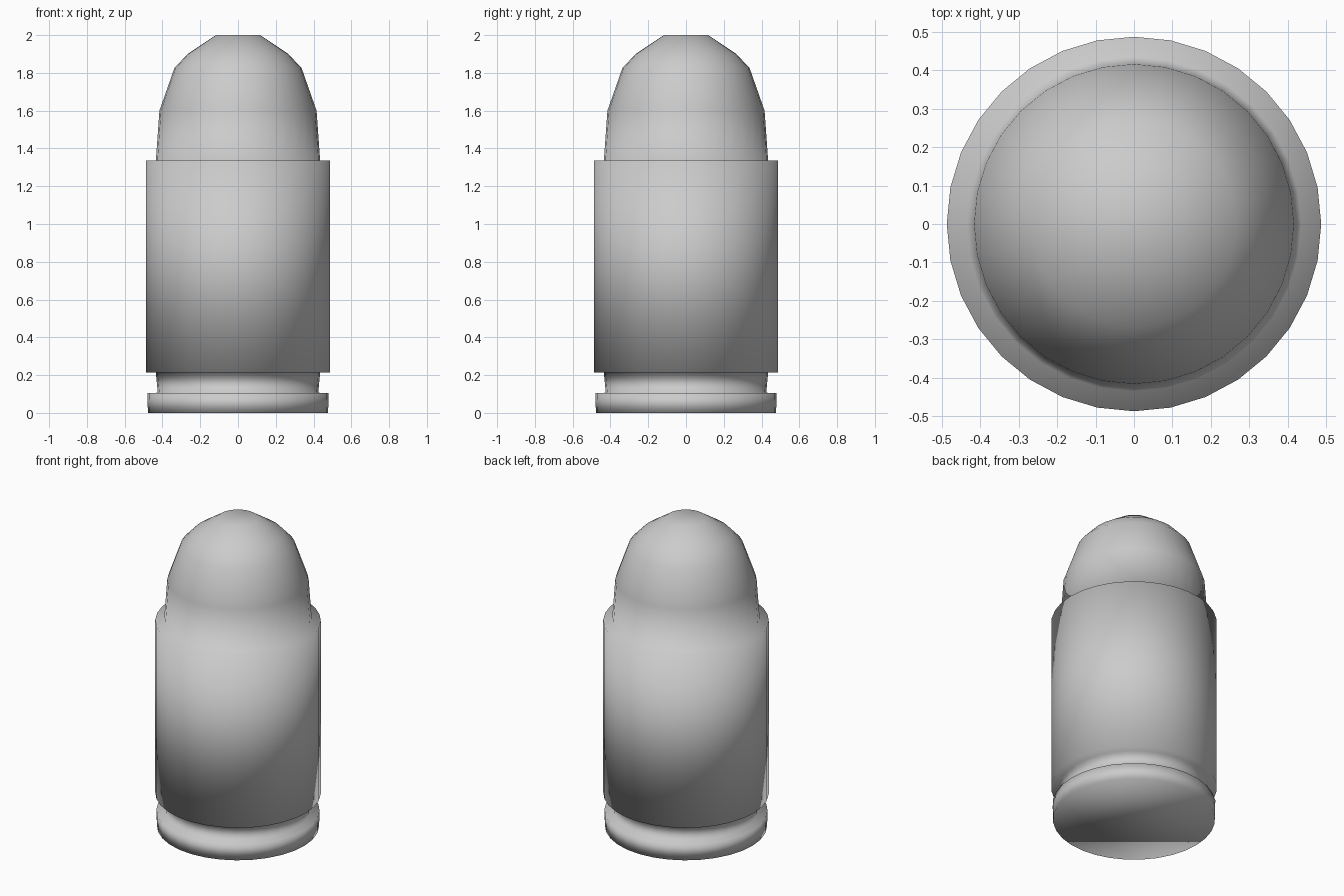
import bpy
import bmesh
import math

cube = bpy.data.objects.get("Cube")
if cube:
    bpy.data.objects.remove(cube, do_unlink=True)

SIDES = 32

grey = bpy.data.materials.new("plain_grey")
grey.use_nodes = True
grey.diffuse_color = (0.6, 0.6, 0.6, 1)
grey.node_tree.nodes["Principled BSDF"].inputs["Base Color"].default_value = (0.6, 0.6, 0.6, 1)


def lathe(name, profile, mat):
    """Turn (radius, height) points round z, closing both ends with flat caps."""
    bm = bmesh.new()
    rings = []
    for r, z in profile:
        angles = [2 * math.pi * i / SIDES for i in range(SIDES)]
        rings.append([bm.verts.new((r * math.cos(a), r * math.sin(a), z)) for a in angles])
    for low, high in zip(rings, rings[1:]):
        for i in range(SIDES):
            j = (i + 1) % SIDES
            bm.faces.new((low[i], low[j], high[j], high[i]))
    bm.faces.new(rings[0][::-1])
    bm.faces.new(rings[-1])
    for f in bm.faces:
        f.smooth = True
    mesh = bpy.data.meshes.new(name)
    bm.to_mesh(mesh)
    bm.free()
    mesh.materials.append(mat)
    obj = bpy.data.objects.new(name, mesh)
    bpy.context.collection.objects.link(obj)
    return obj


# Base rim, extractor groove, casing wall, then rounded nose with a flat tip
rim = [(0.477, 0), (0.48, 0.104)]
groove = [(0.425, 0.107), (0.435, 0.215)]
casing = [(0.487, 0.215), (0.487, 1.335)]
nose = [(0.435, 1.335), (0.416, 1.6), (0.337, 1.825), (0.267, 1.9), (0.118, 2.0)]
lathe("cartridge", rim + groove + casing + nose, grey)
